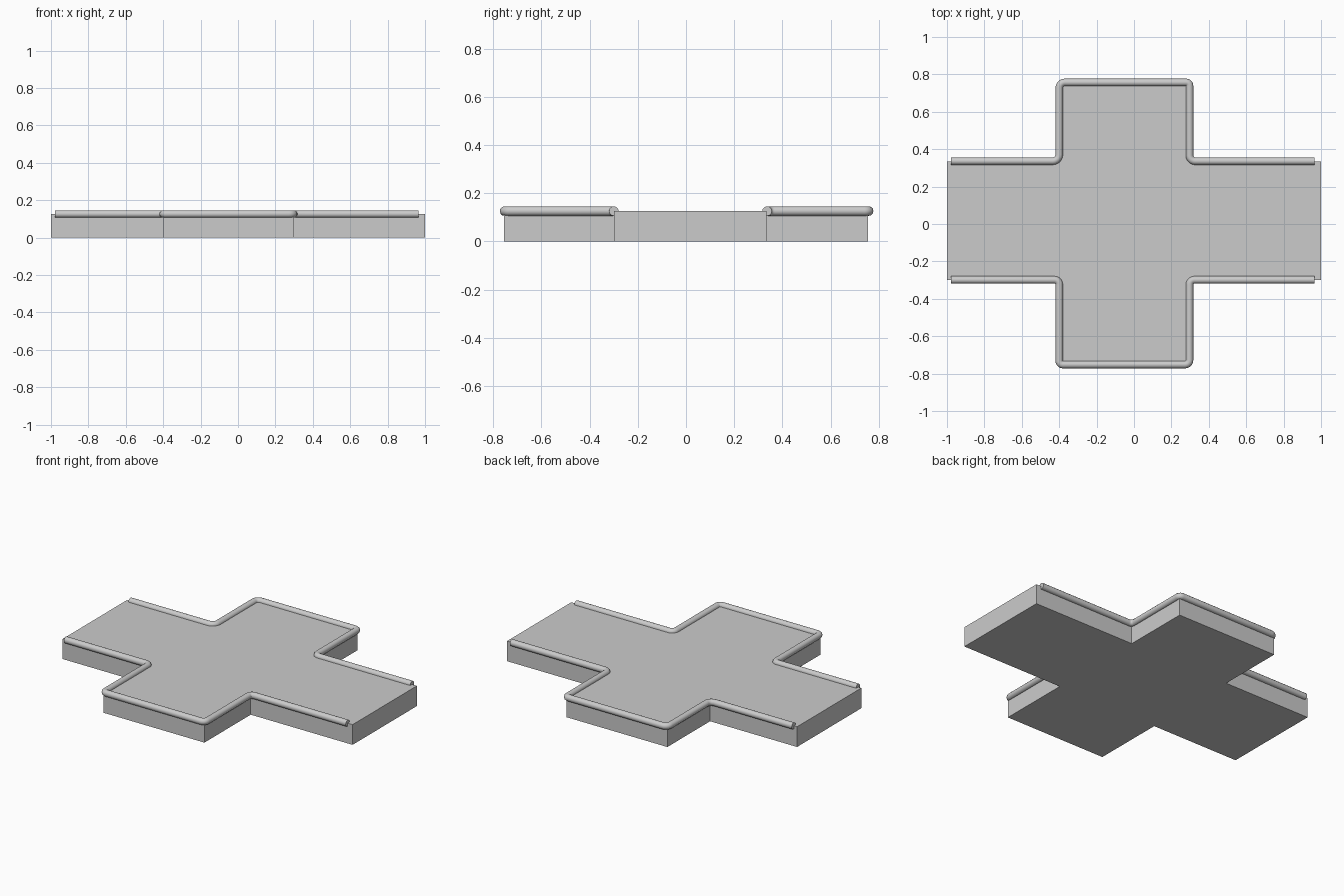
import bpy, bmesh, math
from mathutils import Vector

if "Cube" in bpy.data.objects:
    bpy.data.objects.remove(bpy.data.objects["Cube"])

TOP = 0.126
X0, X1 = -0.40, 0.297      # sides of the front-to-back arm
Y0, Y1 = -0.299, 0.334     # sides of the left-to-right arm
YE = 0.755


def fillet(points, radii, steps=5):
    """Round the inner corners of an axis-aligned path."""
    out = [Vector(points[0])]
    for i, r in enumerate(radii, 1):
        p = Vector(points[i])
        a = (Vector(points[i - 1]) - p).normalized() * r
        b = (Vector(points[i + 1]) - p).normalized() * r
        for k in range(steps + 1):
            t = math.pi / 2 * k / steps
            out.append(p + a * (1 - math.sin(t)) + b * (1 - math.cos(t)))
    out.append(Vector(points[-1]))
    return out


def slab(name, outline, height):
    bm = bmesh.new()
    face = bm.faces.new([bm.verts.new((x, y, 0)) for x, y in outline])
    ext = bmesh.ops.extrude_face_region(bm, geom=[face])
    verts = [v for v in ext["geom"] if isinstance(v, bmesh.types.BMVert)]
    bmesh.ops.translate(bm, verts=verts, vec=(0, 0, height))
    bmesh.ops.recalc_face_normals(bm, faces=bm.faces)
    me = bpy.data.meshes.new(name)
    bm.to_mesh(me)
    bm.free()
    bpy.context.collection.objects.link(bpy.data.objects.new(name, me))


def rail(name, points, radii):
    path = fillet(points, radii)
    cu = bpy.data.curves.new(name, 'CURVE')
    cu.dimensions = '3D'
    cu.bevel_depth = 0.02
    cu.bevel_resolution = 4
    cu.use_fill_caps = True
    sp = cu.splines.new('POLY')
    sp.points.add(len(path) - 1)
    for pt, co in zip(sp.points, path):
        pt.co = (co.x, co.y, TOP, 1)
    ob = bpy.data.objects.new(name, cu)
    bpy.context.collection.objects.link(ob)
    bpy.ops.object.select_all(action='DESELECT')
    ob.select_set(True)
    bpy.context.view_layer.objects.active = ob
    bpy.ops.object.convert(target='MESH')
    bpy.ops.object.shade_smooth_by_angle(angle=math.radians(40))


# Cross-shaped floor slab
slab("floor_slab", [(-1, Y0), (X0, Y0), (X0, -YE), (X1, -YE), (X1, Y0), (1, Y0),
                    (1, Y1), (X1, Y1), (X1, YE), (X0, YE), (X0, Y1), (-1, Y1)], TOP)

# Round edge rails, left and right ends left open
for name, y, ye, radii in (("front_rail", Y0, -0.752, (0.025, 0.02, 0.025, 0.025)),
                           ("back_rail", Y1 + 0.002, 0.757, (0.035, 0.03, 0.018, 0.03))):
    rail(name, [(-0.978, y), (X0, y), (X0, ye), (X1, ye), (X1, y), (0.966, y)], radii)
